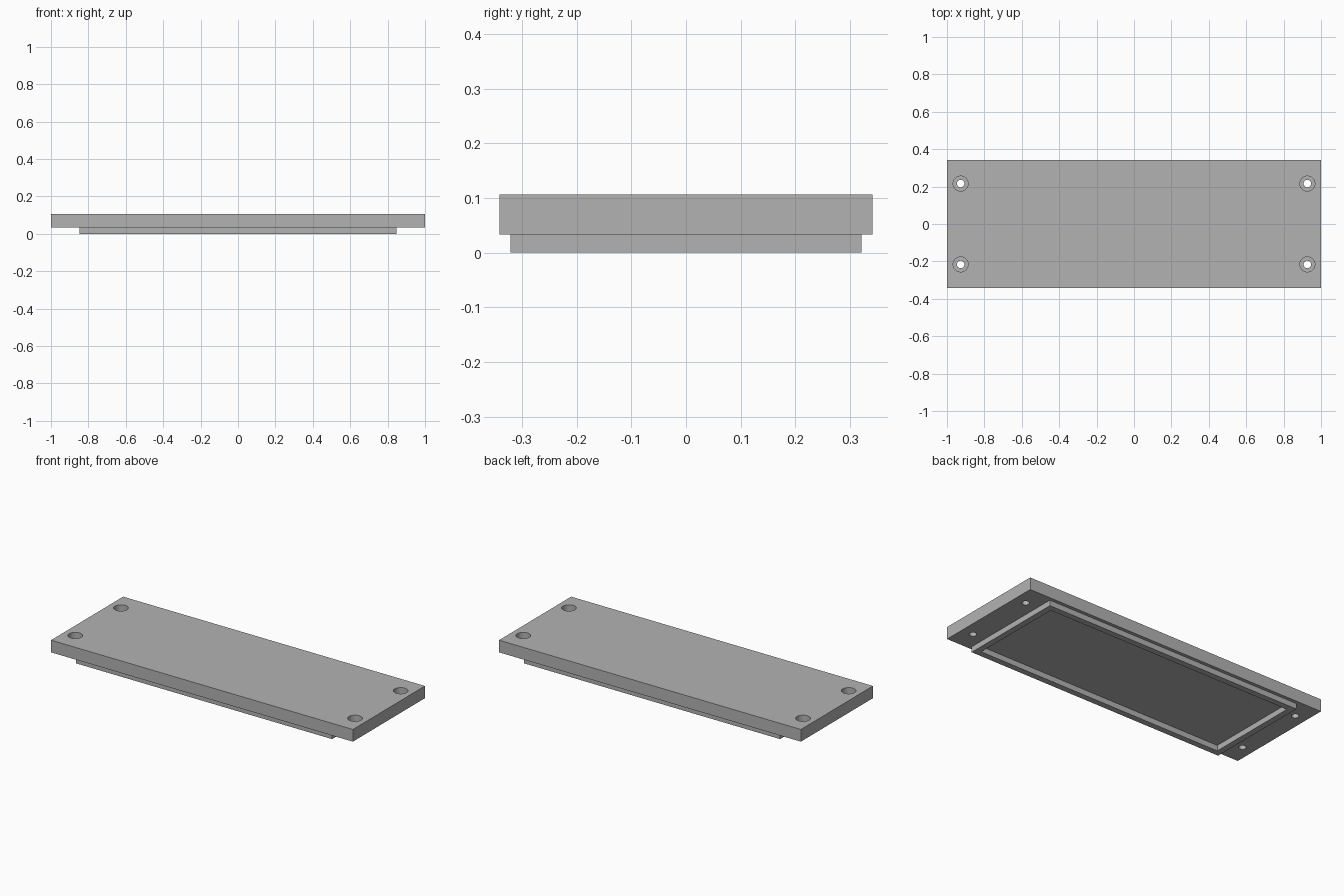
import bpy
import bmesh
from mathutils import Matrix, Vector

old = bpy.data.objects.get("Cube")
if old:
    bpy.data.objects.remove(old, do_unlink=True)

HALF_X, HALF_Y = 1.0, 0.341
LIP_X, LIP_Y, LIP_WALL = 0.848, 0.321, 0.036
UNDERSIDE, TOP = 0.033, 0.106
HOLE_X, HOLE_Y = 0.927, 0.216

grey = bpy.data.materials.new("plain grey")
grey.use_nodes = True
colour = (0.45, 0.45, 0.45, 1)
grey.diffuse_color = colour
grey.node_tree.nodes["Principled BSDF"].inputs["Base Color"].default_value = colour


def make_object(name, bm):
    mesh = bpy.data.meshes.new(name)
    bm.to_mesh(mesh)
    bm.free()
    mesh.materials.append(grey)
    obj = bpy.data.objects.new(name, mesh)
    bpy.context.collection.objects.link(obj)
    return obj


def box(half_x, half_y, low, high):
    bm = bmesh.new()
    size = Matrix.Diagonal((2 * half_x, 2 * half_y, high - low, 1))
    centre = Matrix.Translation((0, 0, (low + high) / 2))
    bmesh.ops.create_cube(bm, size=1, matrix=centre @ size)
    return bm


def four_cylinders(name, radius, low, high):
    bm = bmesh.new()
    for sx in (-1, 1):
        for sy in (-1, 1):
            place = Matrix.Translation((sx * HOLE_X, sy * HOLE_Y, (low + high) / 2))
            bmesh.ops.create_cone(bm, cap_ends=True, segments=48, radius1=radius,
                                  radius2=radius, depth=high - low, matrix=place)
    return make_object(name, bm)


# Cover plate with counterbored screw holes in the corners
plate = make_object("cover_plate", box(HALF_X, HALF_Y, UNDERSIDE, TOP))
bpy.context.view_layer.objects.active = plate
plate.select_set(True)
for name, radius, low in (("screw_head_cutter", 0.04, TOP - 0.05),
                          ("screw_shaft_cutter", 0.02, -0.1)):
    cutter = four_cylinders(name, radius, low, TOP + 0.1)
    cutter.hide_render = True
    mod = plate.modifiers.new(name, "BOOLEAN")
    mod.operation = "DIFFERENCE"
    mod.solver = "EXACT"
    mod.object = cutter
    bpy.ops.object.modifier_apply(modifier=mod.name)
    bpy.data.objects.remove(cutter, do_unlink=True)
bpy.ops.object.shade_smooth_by_angle()

# Locating lip: an open rectangular frame under the plate
bm = box(LIP_X, LIP_Y, 0, UNDERSIDE)
bm.normal_update()
top = [f for f in bm.faces if f.normal.z > 0.5]
bottom = [f for f in bm.faces if f.normal.z < -0.5]
bmesh.ops.delete(bm, geom=top, context="FACES_ONLY")
bmesh.ops.inset_region(bm, faces=bottom, thickness=LIP_WALL, use_even_offset=True)
inner_edges = list(bottom[0].edges)
bmesh.ops.delete(bm, geom=bottom, context="FACES_ONLY")
walls = bmesh.ops.extrude_edge_only(bm, edges=inner_edges)["geom"]
bmesh.ops.translate(bm, vec=Vector((0, 0, UNDERSIDE)),
                    verts=[v for v in walls if isinstance(v, bmesh.types.BMVert)])
bmesh.ops.recalc_face_normals(bm, faces=bm.faces[:])
# Make sure the underside of the lip points down
bm.normal_update()
if any(f.normal.z > 0.5 for f in bm.faces):
    bmesh.ops.reverse_faces(bm, faces=bm.faces[:])
make_object("locating_lip", bm)
